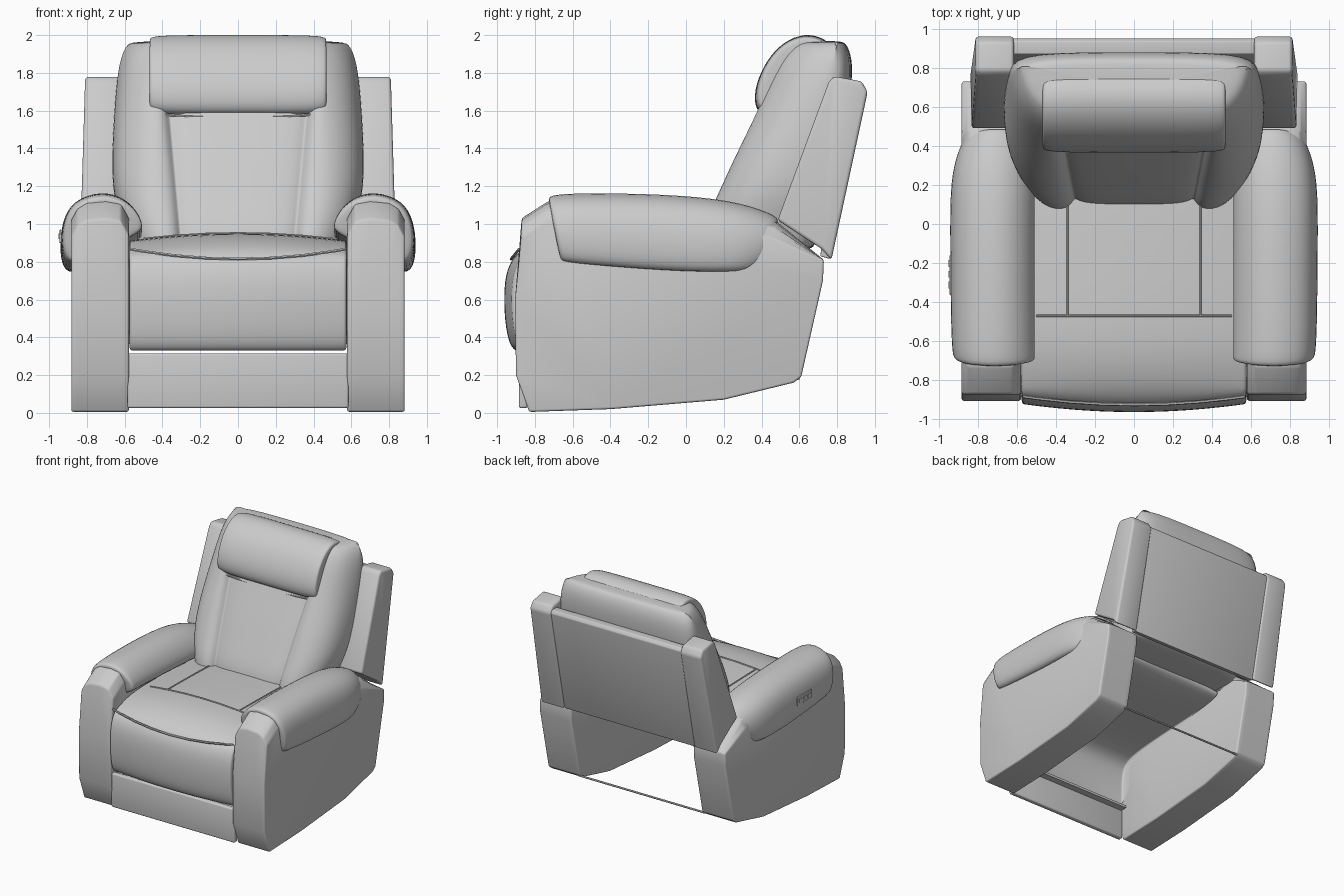
import bpy, bmesh
from mathutils import Vector

cube = bpy.data.objects.get("Cube")
if cube:
    bpy.data.objects.remove(cube, do_unlink=True)

GREY = (0.6, 0.6, 0.6, 1)
leather = bpy.data.materials.new("grey leather")
leather.use_nodes = True
leather.diffuse_color = GREY
leather.node_tree.nodes["Principled BSDF"].inputs["Base Color"].default_value = GREY


def finish(ob, angle=0.6):
    """Assign material, apply modifiers and smooth the shading."""
    ob.data.materials.append(leather)
    bpy.ops.object.select_all(action='DESELECT')
    ob.select_set(True)
    bpy.context.view_layer.objects.active = ob
    bpy.ops.object.convert(target='MESH')
    bpy.ops.object.shade_smooth_by_angle(angle=angle)
    return ob


def loft(name, rings, soft=0, bevel=0, mirror=False):
    """Skin closed rings of equal length and cap both ends."""
    bm = bmesh.new()
    rows = [[bm.verts.new(p) for p in ring] for ring in rings]
    n = len(rows[0])
    for a, b in zip(rows, rows[1:]):
        for i in range(n):
            j = (i + 1) % n
            bm.faces.new((a[i], a[j], b[j], b[i]))
    bm.faces.new(rows[0])
    bm.faces.new(rows[-1])
    bmesh.ops.recalc_face_normals(bm, faces=bm.faces)
    me = bpy.data.meshes.new(name)
    bm.to_mesh(me)
    bm.free()
    ob = bpy.data.objects.new(name, me)
    bpy.context.collection.objects.link(ob)
    if bevel:
        m = ob.modifiers.new("edge", 'BEVEL')
        m.width, m.segments, m.limit_method = bevel, 3, 'ANGLE'
    if soft:
        m = ob.modifiers.new("soft", 'SUBSURF')
        m.levels = m.render_levels = soft
    if mirror:
        ob.modifiers.new("pair", 'MIRROR')
    return finish(ob, 0.9 if soft else 0.6)


def prism(name, profile, x0, x1, **kw):
    return loft(name, [[(x, y, z) for y, z in profile] for x in (x0, x1)], **kw)


def box(name, lo, hi, **kw):
    (x0, y0, z0), (x1, y1, z1) = lo, hi
    return prism(name, [(y0, z0), (y1, z0), (y1, z1), (y0, z1)], x0, x1, **kw)


def tube(name, points, radius):
    cu = bpy.data.curves.new(name, 'CURVE')
    cu.dimensions = '3D'
    cu.bevel_depth, cu.bevel_resolution, cu.use_fill_caps = radius, 1, True
    sp = cu.splines.new('POLY')
    sp.points.add(len(points) - 1)
    for p, co in zip(sp.points, points):
        p.co = (*co, 1)
    ob = bpy.data.objects.new(name, cu)
    bpy.context.collection.objects.link(ob)
    return finish(ob)


# Arm bodies: side profile with a crowned top
arm = [(-.83, .005), (-.9, .2), (-.905, .6), (-.87, 1.03), (-.73, 1.12), (0, 1.1),
       (.47, 1.02), (.73, .81), (.725, .7), (.61, .19), (.57, .16), (.2, .07), (-.4, .02)]
arm_slices = [(.578, .09), (.62, .015), (.7, 0), (.8, .01), (.85, .04), (.882, .1)]
loft("arm_bodies", [[(x, y, z - (drop if z > .9 else 0)) for y, z in arm]
                    for x, drop in arm_slices], bevel=.012, mirror=True)

# Arm pads: section draped over the arm, lofted front to back
def pad_ring(y, top, low, out, slant):
    section = [(out - .03, 0), (out + .005, .22), (out, .6), (out - .06, .89), (.72, 1.01),
               (.6, .92), (.525, .72), (.495, .5), (.56, .4), (.8, .1)]
    return [(x, y + slant * (1 - f), low + (top - low) * f) for x, f in section]

pads = [(-.735, 1.14, .80, .91, .07), (-.725, 1.16, .785, .925, .07), (-.6, 1.175, .77, .935, .03),
        (-.1, 1.17, .73, .94, 0), (.25, 1.135, .725, .94, -.02), (.44, 1.07, .74, .895, -.1),
        (.485, 1.04, .76, .875, -.11), (.495, 1.02, .78, .86, -.11)]
loft("arm_pads", [pad_ring(*p) for p in pads], soft=2, mirror=True)

# Seat and leg rest: one padded L-shaped shell
seat = [(-.86, .325), (-.915, .325), (-.95, .4), (-.968, .58), (-.958, .74), (-.915, .83),
        (-.83, .89), (-.68, .94), (-.48, .955), (-.1, .945), (.35, .93), (.4, .88),
        (.35, .8), (-.4, .77), (-.76, .74), (-.84, .62)]
seat_x = [-.58, -.57, -.5, -.34, -.17, 0, .17, .34, .5, .57, .58]
loft("seat", [[(x, y + (.13 * x * x if y < -.85 else 0), z - (.12 * x * x if z > .85 else 0))
               for y, z in seat] for x in seat_x], soft=2)

# Seat piping and panel seams
tube("seat_front_piping", [(x, -.925 + .13 * x * x, .815 + .16 * x * x) for x in seat_x[1:-1]], .008)
tube("seat_cross_seam", [(x, -.47, .952 - .12 * x * x) for x in seat_x[2:-2]], .006)
for s in (-1, 1):
    tube("seat_side_seam", [(s * .34, -.47, .939), (s * .34, -.1, .932), (s * .34, .2, .923)], .006)

# Front base board with inner rail, and rear tie rod
box("front_board", (-.585, -.885, .025), (.585, -.84, .315), bevel=.012)
box("front_rail", (-.57, -.85, .28), (.57, -.78, .3))
tube("rear_tie_rod", [(-.6, .595, .18), (.6, .595, .18)], .008)

# Back cushion: horizontal rings with a groove between panel and bolsters
def back_ring(z, front, back, half):
    g = .30 + .09 * (z - .9)
    k = half / .66
    side = [(g - .02, front), (g, front + .045), (g + .025, front - .02), (.46 * k, front - .03),
            (.56 * k, front + .02), (.635 * k, front + .11), (.67 * k, front + .24),
            (.67 * k, back - .08), (.6 * k, back)]
    half_ring = [(0, front - .005)] + side + [(0, back)]
    return [(x, y, z) for x, y in half_ring] + [(-x, y, z) for x, y in reversed(side)]

levels = [(.86, .1, .66, .56), (.88, .095, .68, .58), (.98, .11, .7, .6), (1.15, .19, .74, .655),
          (1.35, .28, .8, .66), (1.55, .38, .85, .65), (1.75, .47, .88, .635),
          (1.88, .53, .88, .615), (1.955, .59, .85, .58), (1.97, .63, .82, .54)]
loft("back_cushion", [back_ring(*v) for v in levels], soft=2)

# Head pillow: rounded roll with tucked ends
roll = [(.43, 1.565), (.365, 1.6), (.36, 1.71), (.41, 1.84), (.49, 1.945), (.6, 2.006),
        (.71, 2.0), (.81, 1.92), (.8, 1.7), (.6, 1.58)]
ends = [(-.47, .88), (-.465, .93), (-.42, .985), (-.25, 1), (0, 1), (.25, 1), (.42, .985),
        (.465, .93), (.47, .88)]
loft("head_pillow", [[(x, .6 + (y - .6) * k, 1.8 + (z - 1.8) * k) for y, z in roll]
                     for x, k in ends], soft=2)
tube("pillow_piping", [(-.46, .44, 1.7), (-.45, .415, 1.62), (-.41, .4, 1.58), (0, .39, 1.56),
                       (.41, .4, 1.58), (.45, .415, 1.62), (.46, .44, 1.7)], .008)

# Back shell: two side wings and the rear panel
wing = [(.485, 1.02), (.755, 1.75), (.785, 1.782), (.93, 1.755), (.962, 1.7), (.77, .81), (.715, .87)]
loft("back_wings", [[(x + (.03 * (1.75 - z) if x > .7 else 0), y, z) for y, z in wing]
                    for x in (.615, .81)], bevel=.018, mirror=True)
prism("rear_panel", [(.71, .83), (.762, .815), (.95, 1.7), (.935, 1.725), (.87, 1.725)],
      -.62, .62, bevel=.006)

# Control plate with buttons on the right arm pad
box("control_plate", (-.945, -.36, .9), (-.936, -.16, .97), bevel=.003)
for i in range(3):
    y = -.33 + i * .055
    box("control_button", (-.95, y, .92), (-.944, y + .035, .95))
